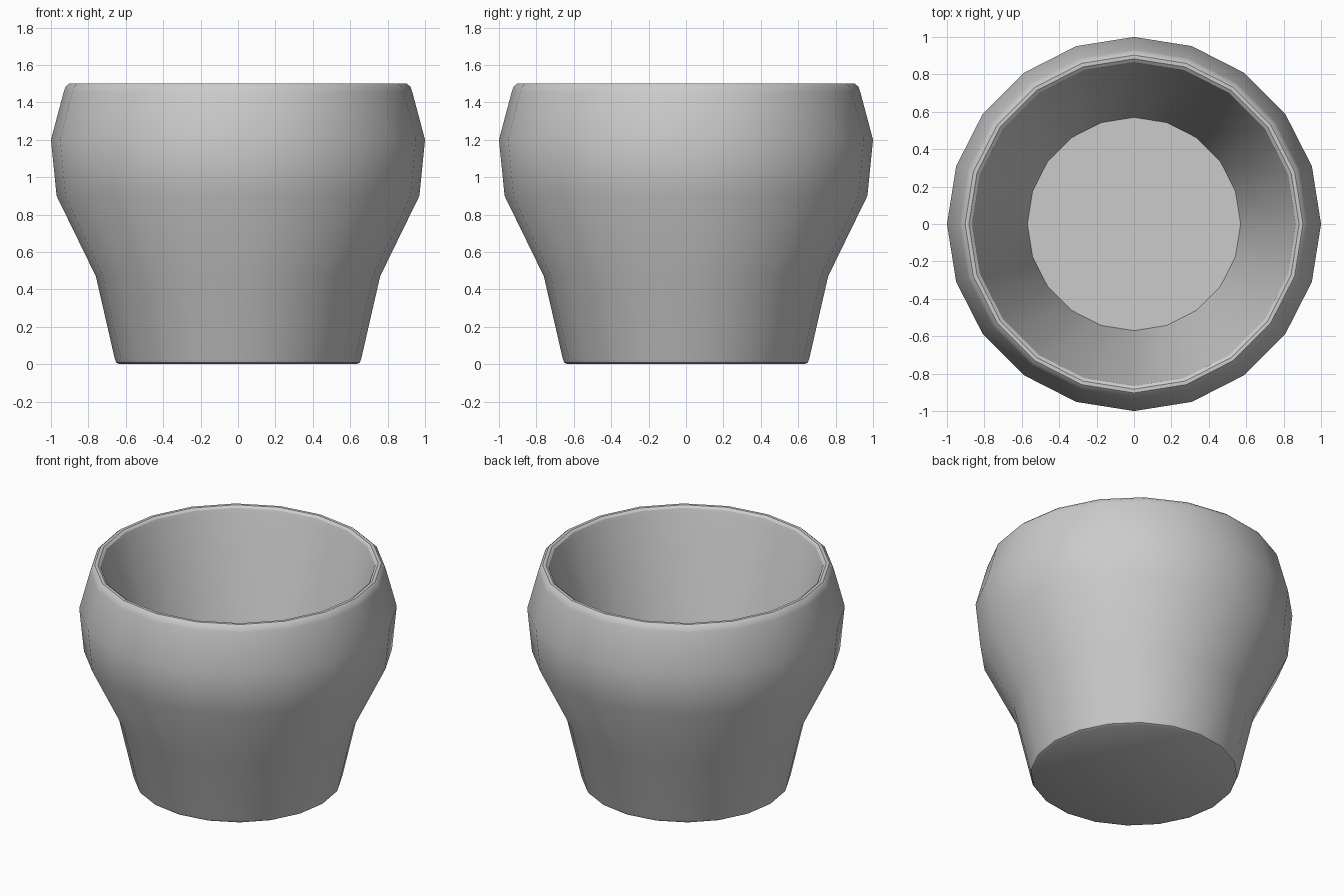
import bpy, bmesh, math

if "Cube" in bpy.data.objects:
    bpy.data.objects.remove(bpy.data.objects["Cube"])

SIDES = 20


def lathe(name, profile):
    """Revolve a radius/height profile around z and cap both ends."""
    bm = bmesh.new()
    rings = []
    for r, z in profile:
        rings.append([bm.verts.new((r * math.cos(2 * math.pi * i / SIDES),
                                    r * math.sin(2 * math.pi * i / SIDES), z))
                      for i in range(SIDES)])
    for a, b in zip(rings, rings[1:]):
        for i in range(SIDES):
            j = (i + 1) % SIDES
            bm.faces.new((a[i], a[j], b[j], b[i]))
    bm.faces.new(rings[0][::-1])
    bm.faces.new(rings[-1])
    bmesh.ops.recalc_face_normals(bm, faces=bm.faces)
    mesh = bpy.data.meshes.new(name)
    bm.to_mesh(mesh)
    bm.free()
    obj = bpy.data.objects.new(name, mesh)
    bpy.context.collection.objects.link(obj)
    return obj


# Outer wall, from the softened foot up to the shoulder
outer = [(0.635, 0), (0.65, 0.008), (0.658, 0.025),
         (0.76, 0.47), (0.97, 0.9), (1.0, 1.2)]
# Rounded lip
lip = [(0.932, 1.455), (0.923, 1.482), (0.903, 1.5),
       (0.883, 1.5), (0.866, 1.487), (0.857, 1.46)]
# Tapered inside wall down to the floor
inner = [(0.57, 0.22)]

pot = lathe("pot", outer + lip + inner)
bpy.context.view_layer.objects.active = pot
pot.select_set(True)
bpy.ops.object.shade_smooth_by_angle(angle=math.radians(30))
